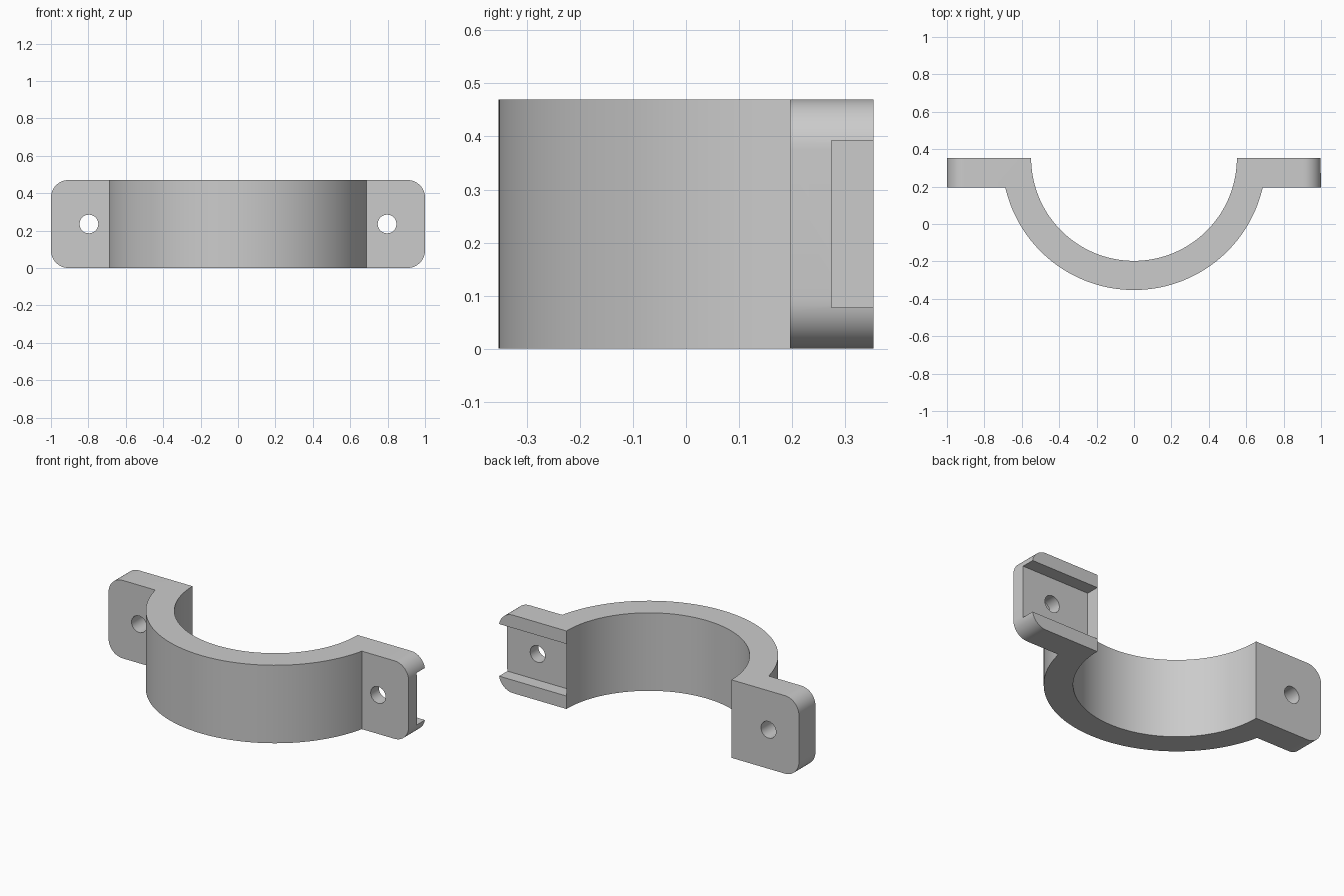
import bpy, bmesh, math
from mathutils import Matrix

if "Cube" in bpy.data.objects:
    bpy.data.objects.remove(bpy.data.objects["Cube"])

H, BACK, STEP = 0.47, 0.353, 0.196      # height, rear plane, front of the ears
R_IN, R_OUT = 0.55, 0.706
SEG = 72

grey = bpy.data.materials.new("light grey")
grey.diffuse_color = (0.6, 0.6, 0.6, 1)
grey.use_nodes = True
grey.node_tree.nodes["Principled BSDF"].inputs["Base Color"].default_value = grey.diffuse_color


def to_object(bm, name):
    bmesh.ops.recalc_face_normals(bm, faces=bm.faces)
    me = bpy.data.meshes.new(name)
    bm.to_mesh(me)
    bm.free()
    ob = bpy.data.objects.new(name, me)
    bpy.context.collection.objects.link(ob)
    me.materials.append(grey)
    return ob


def arc(radius, a0, a1):
    return [(radius * math.cos(a0 + (a1 - a0) * i / SEG),
             BACK + radius * math.sin(a0 + (a1 - a0) * i / SEG)) for i in range(SEG + 1)]


# Clamp outline seen from the top: half ring with two ears
dip = math.asin((BACK - STEP) / R_OUT)
outline = arc(R_IN, 0, -math.pi)
outline += [(-1, BACK), (-1, STEP)]
outline += arc(R_OUT, -math.pi + dip, -dip)
outline += [(1, STEP), (1, BACK)]

bm = bmesh.new()
base = bm.faces.new([bm.verts.new((x, y, 0)) for x, y in outline])
top = bmesh.ops.extrude_face_region(bm, geom=[base])
bmesh.ops.translate(bm, vec=(0, 0, H),
                    verts=[v for v in top["geom"] if isinstance(v, bmesh.types.BMVert)])

# Rounded outer corners of the ears
corners = [e for e in bm.edges
           if all(abs(v.co.x) > 0.999 for v in e.verts)
           and abs(e.verts[0].co.z - e.verts[1].co.z) < 1e-5]
bmesh.ops.bevel(bm, geom=corners, offset=0.094, segments=12, profile=0.5, affect='EDGES')
clamp = to_object(bm, "half_clamp")

# Cutters: a bolt hole in each ear and a nut slot in the back of the right ear
cutters = []
for side in (-1, 1):
    bm = bmesh.new()
    bmesh.ops.create_cone(bm, cap_ends=True, segments=32, radius1=0.05, radius2=0.05, depth=1,
                          matrix=Matrix.Translation((side * 0.797, 0.28, H / 2))
                          @ Matrix.Rotation(math.pi / 2, 4, 'X'))
    cutters.append(to_object(bm, "bolt_hole_cutter"))

x0, x1, y0, y1, z0, z1 = 0.5505, 1.2, 0.274, 0.5, 0.078, 0.392
bm = bmesh.new()
bmesh.ops.create_cube(bm, size=1,
                      matrix=Matrix.Translation(((x0 + x1) / 2, (y0 + y1) / 2, (z0 + z1) / 2))
                      @ Matrix.Diagonal((x1 - x0, y1 - y0, z1 - z0, 1)))
cutters.append(to_object(bm, "nut_slot_cutter"))

bpy.context.view_layer.objects.active = clamp
clamp.select_set(True)
for c in cutters:
    c.hide_render = True
    mod = clamp.modifiers.new("cut", 'BOOLEAN')
    mod.operation, mod.solver, mod.object = 'DIFFERENCE', 'EXACT', c
    bpy.ops.object.modifier_apply(modifier=mod.name)
    bpy.data.objects.remove(c)

bpy.ops.object.shade_smooth_by_angle(angle=math.radians(30))
